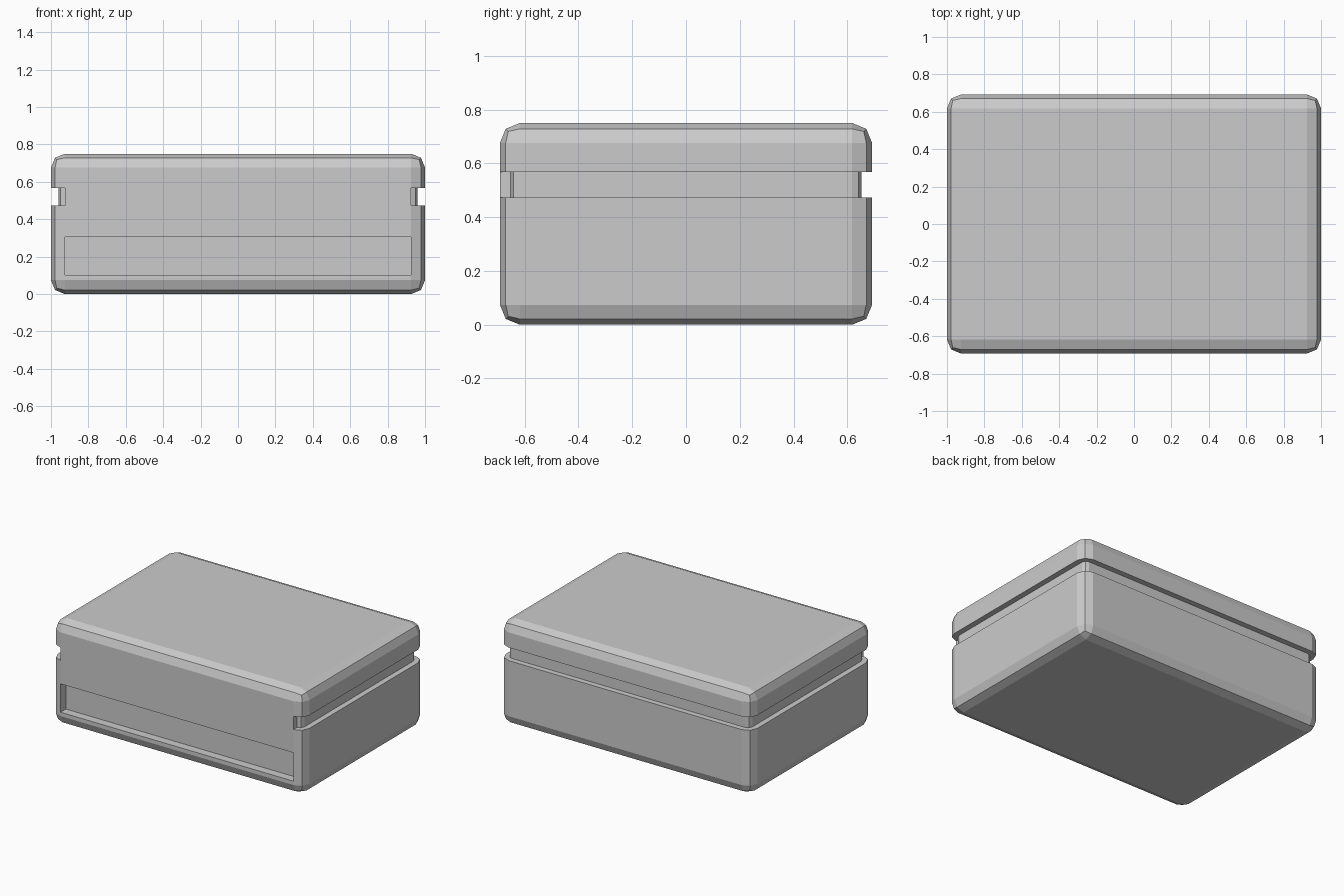
import bpy, bmesh

if "Cube" in bpy.data.objects:
    bpy.data.objects.remove(bpy.data.objects["Cube"])

W, D, H, BEVEL = 1.0, 0.692, 0.75, 0.074   # half width, half depth, height, edge rounding


def make_object(name, bm):
    bmesh.ops.recalc_face_normals(bm, faces=bm.faces)
    mesh = bpy.data.meshes.new(name)
    bm.to_mesh(mesh)
    bm.free()
    obj = bpy.data.objects.new(name, mesh)
    bpy.context.collection.objects.link(obj)
    return obj


def box(x, y0, y1, z0, z1):
    bm = bmesh.new()
    bmesh.ops.create_cube(bm, size=1)
    for v in bm.verts:
        v.co = (v.co.x * 2 * x, y1 if v.co.y > 0 else y0, z1 if v.co.z > 0 else z0)
    return bm


def prism(outline, z0, z1):
    bm = bmesh.new()
    face = bm.faces.new([bm.verts.new((x, y, z0)) for x, y in outline])
    top = bmesh.ops.extrude_face_region(bm, geom=[face])["geom"]
    for v in top:
        if isinstance(v, bmesh.types.BMVert):
            v.co.z = z1
    return bm


# Case body: a block with two-step rounded edges
bm = box(W, -D, D, 0, H)
bmesh.ops.bevel(bm, geom=bm.edges[:], offset=BEVEL, segments=2, profile=0.5,
                affect='EDGES')
case = make_object("case_body", bm)

# Groove around the sides and back, stopping at the front corners
g, r = 0.04, BEVEL - 0.04
s = r * 0.293
ix, iy, end = W - g, D - g, W - BEVEL
right = [(end, -0.9), (end, -iy), (ix - s, -iy + s), (ix, -iy + r),
         (ix, iy - r), (ix - s, iy - s), (ix - r, iy)]
inner = right + [(-x, y) for x, y in reversed(right)]
outer = [(-1.2, -0.9), (-1.2, 0.9), (1.2, 0.9), (1.2, -0.9)]
groove = make_object("groove_cutter", prism(inner + outer, 0.473, 0.567))

# Long recess low on the front
recess = make_object("front_recess_cutter", box(W - BEVEL, -0.9, -D + 0.06, 0.102, 0.306))

for cutter in (groove, recess):
    mod = case.modifiers.new(cutter.name, 'BOOLEAN')
    mod.operation = 'DIFFERENCE'
    mod.solver = 'EXACT'
    mod.object = cutter
    cutter.hide_render = True
    cutter.hide_set(True)
